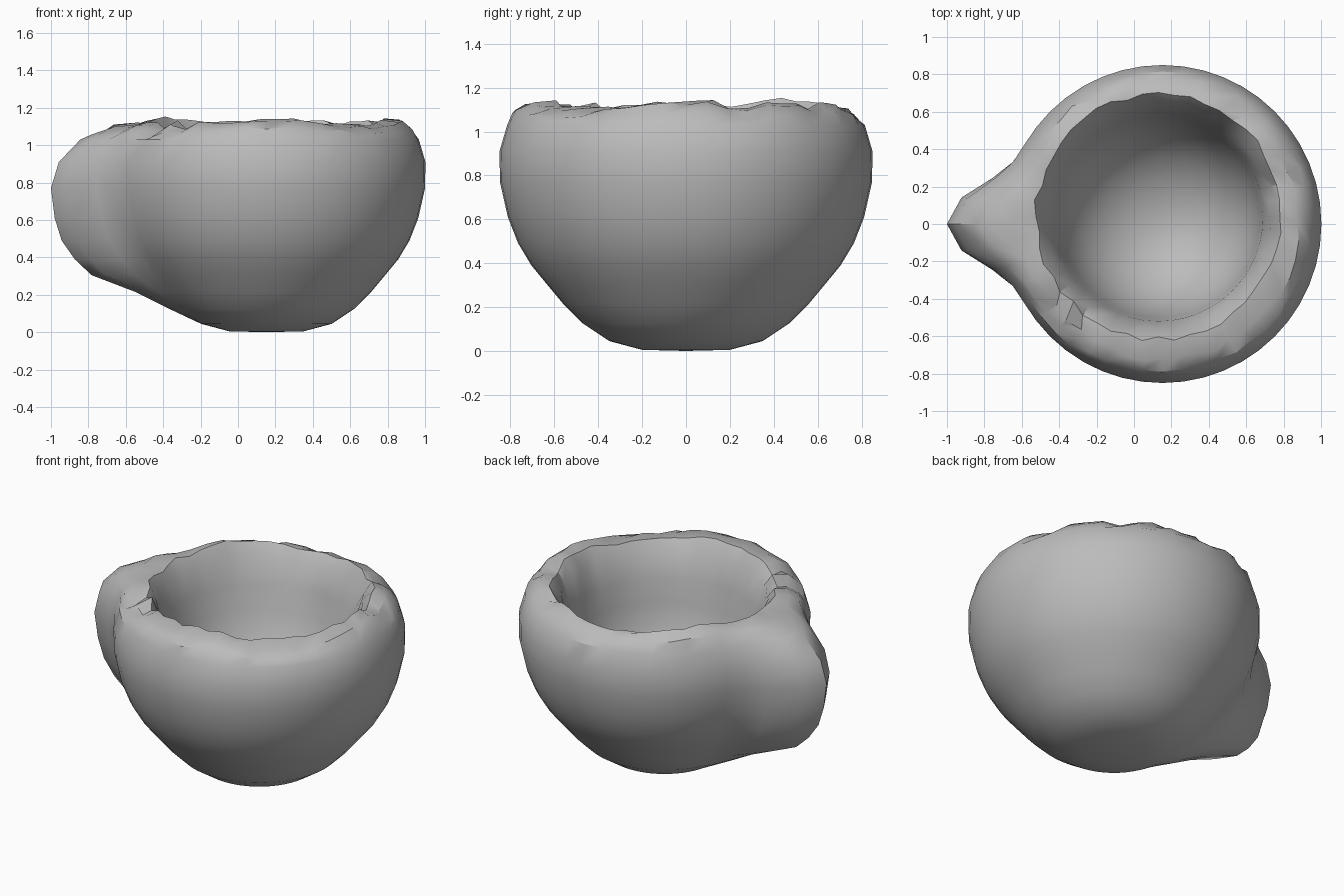
import bpy, bmesh, math, random

random.seed(4)
if "Cube" in bpy.data.objects:
    bpy.data.objects.remove(bpy.data.objects["Cube"], do_unlink=True)

SEGMENTS = 48
OUTER_CENTRE = (0.152, 0.0)
INNER_CENTRE = (0.13, 0.04)
FLOOR_CENTRE = (0.18, -0.01)

# Rings from the foot up the outside: radius, height, spout bulge
OUTSIDE = [(0.20, 0.005, 0.0), (0.35, 0.045, 0.0), (0.47, 0.125, 0.05),
           (0.56, 0.215, 0.14), (0.635, 0.305, 0.30), (0.705, 0.39, 0.32),
           (0.765, 0.49, 0.33), (0.812, 0.61, 0.32), (0.848, 0.77, 0.304),
           (0.85, 0.91, 0.26), (0.815, 1.03, 0.18)]
# Worn rim: outer edge, plateau, then ridge and lip around the cavity
RIM_OUTER = [(0.78, 1.08, 0.16), (0.725, 1.115, 0.11)]
RIM_INNER = [(0.655, 1.125, 0.0), (0.605, 1.05, -0.01)]
# Rings from the lip down into the cavity
INSIDE = [(0.56, 0.90, 0.0), (0.535, 0.75, 0.0), (0.495, 0.60, 0.0),
          (0.43, 0.475, 0.0), (0.34, 0.37, 0.0), (0.225, 0.295, 0.0),
          (0.11, 0.255, 0.0)]
# Chips knocked out of the rim: angle in degrees, depth
CHIPS = [(-144, 0.035), (-126, 0.03), (18, 0.03), (54, 0.03)]


def spout(angle):
    """Blunt ridge on the side facing -x."""
    off = 180 - abs(math.degrees(angle))
    return math.exp(-(off / 14) ** 2.2)


def rim_height(angle):
    """Gentle unevenness around the rim."""
    return 0.012 * math.sin(3 * angle + 0.6) + 0.008 * math.sin(5 * angle + 2)


def chip_depth(angle):
    return sum(d for a, d in CHIPS if abs(math.degrees(angle) - a) < 5)


def add_ring(bm, ring, centre, worn):
    radius, height, bulge = ring
    verts = []
    for i in range(SEGMENTS):
        a = 2 * math.pi * i / SEGMENTS - math.pi
        r = radius + bulge * spout(a)
        z = height
        if worn:
            r += random.uniform(-0.015, 0.015)
            z += rim_height(a) + random.uniform(-0.01, 0.01) - chip_depth(a)
        verts.append(bm.verts.new((centre[0] + r * math.cos(a),
                                   centre[1] + r * math.sin(a), z)))
    return verts


def cavity_centre(step):
    """Drift from the lip centre to the floor centre."""
    t = step / len(INSIDE)
    return [p + (q - p) * t for p, q in zip(INNER_CENTRE, FLOOR_CENTRE)]


def cap(bm, ring, point):
    tip = bm.verts.new(point)
    for i in range(SEGMENTS):
        bm.faces.new((ring[i], ring[(i + 1) % SEGMENTS], tip))


# Stone bowl: one continuous shell
bm = bmesh.new()
rings = [add_ring(bm, r, OUTER_CENTRE, False) for r in OUTSIDE]
rings += [add_ring(bm, r, OUTER_CENTRE, True) for r in RIM_OUTER]
rings += [add_ring(bm, r, INNER_CENTRE, True) for r in RIM_INNER]
rings += [add_ring(bm, r, cavity_centre(k), False) for k, r in enumerate(INSIDE)]
for low, high in zip(rings, rings[1:]):
    for i in range(SEGMENTS):
        j = (i + 1) % SEGMENTS
        bm.faces.new((low[i], low[j], high[j], high[i]))
cap(bm, rings[0], (*OUTER_CENTRE, 0.0))
cap(bm, rings[-1], (*FLOOR_CENTRE, 0.24))
bmesh.ops.recalc_face_normals(bm, faces=bm.faces)

mesh = bpy.data.meshes.new("stone_bowl")
bm.to_mesh(mesh)
bm.free()
bowl = bpy.data.objects.new("stone_bowl", mesh)
bpy.context.collection.objects.link(bowl)

# Plain grey stone
stone = bpy.data.materials.new("grey_stone")
stone.use_nodes = True
grey = (0.5, 0.5, 0.5, 1)
stone.diffuse_color = grey
stone.node_tree.nodes["Principled BSDF"].inputs["Base Color"].default_value = grey
mesh.materials.append(stone)

# Smooth body with crisp chipped edges
bpy.ops.object.select_all(action="DESELECT")
bowl.select_set(True)
bpy.context.view_layer.objects.active = bowl
bpy.ops.object.shade_smooth_by_angle(angle=math.radians(32))
